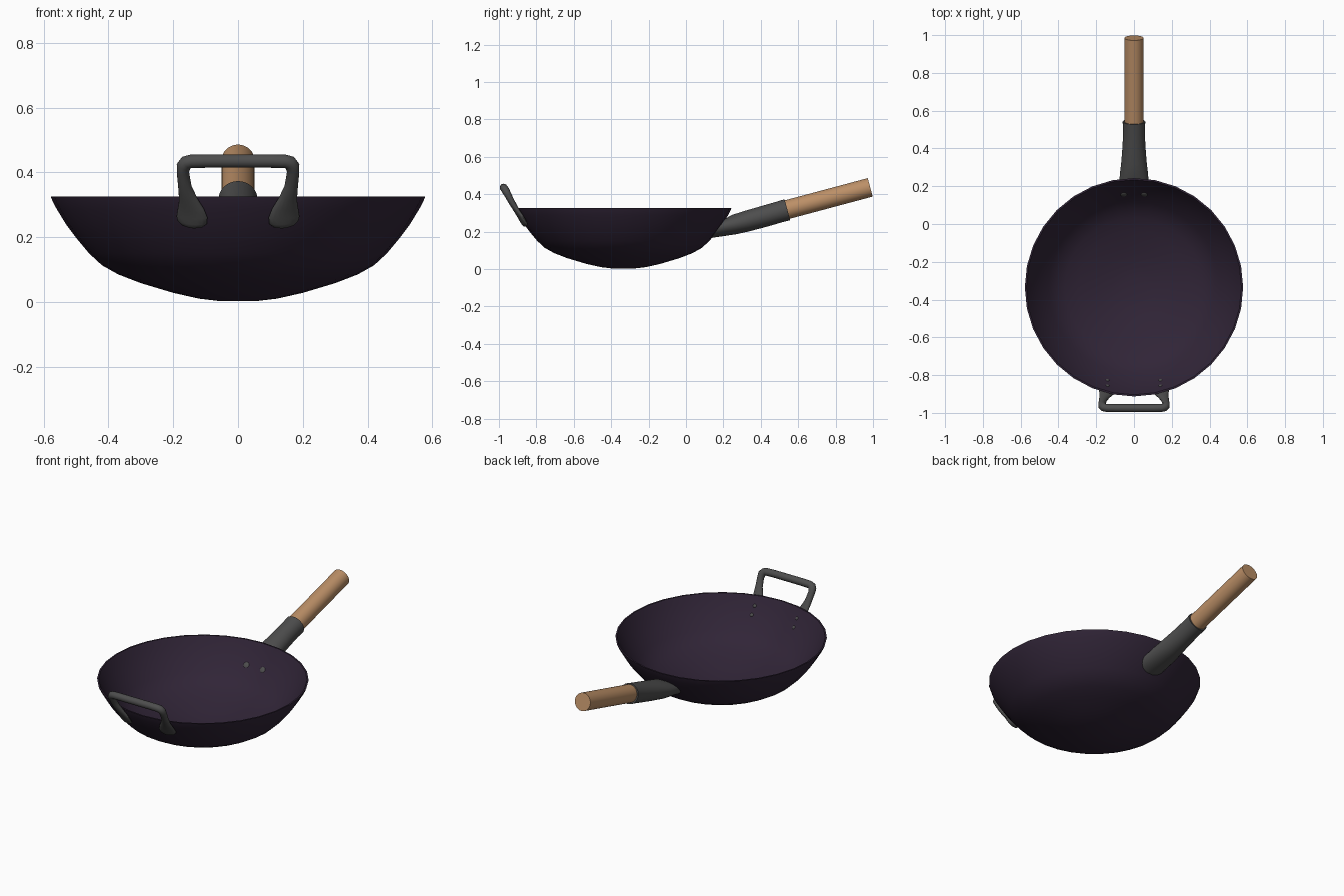
import bpy, bmesh, math
from mathutils import Vector, Matrix

if "Cube" in bpy.data.objects:
    bpy.data.objects.remove(bpy.data.objects["Cube"])

CY = -0.335          # bowl centre in y
WALL = 0.01
# outer bowl profile: radius, height
PROFILE = [(0.0, 0.002), (0.06, 0.003), (0.12, 0.010), (0.20, 0.028), (0.30, 0.058),
           (0.37, 0.085), (0.42, 0.113), (0.46, 0.150), (0.50, 0.198),
           (0.53, 0.238), (0.56, 0.287), (0.572, 0.310), (0.578, 0.325)]


def material(name, rgb):
    m = bpy.data.materials.new(name)
    m.diffuse_color = (*rgb, 1)
    m.use_nodes = True
    m.node_tree.nodes["Principled BSDF"].inputs["Base Color"].default_value = m.diffuse_color
    return m


purple = material("dark purple steel", (0.030, 0.018, 0.038))
grey = material("dark grey iron", (0.075, 0.075, 0.075))
wood = material("light wood", (0.50, 0.275, 0.135))


def finish(bm, name, mat, angle=40):
    bmesh.ops.remove_doubles(bm, verts=bm.verts, dist=1e-5)
    bmesh.ops.recalc_face_normals(bm, faces=bm.faces)
    me = bpy.data.meshes.new(name)
    bm.to_mesh(me)
    bm.free()
    me.materials.append(mat)
    ob = bpy.data.objects.new(name, me)
    bpy.context.collection.objects.link(ob)
    bpy.ops.object.select_all(action='DESELECT')
    ob.select_set(True)
    bpy.context.view_layer.objects.active = ob
    bpy.ops.object.shade_smooth_by_angle(angle=math.radians(angle))
    return ob


def loft(bm, sections, n=24, cap_start=True, cap_end=True):
    """Bridge ellipses given as (centre, half axis u, half axis v)."""
    rings = []
    for c, u, v in sections:
        angles = [2 * math.pi * i / n for i in range(n)]
        rings.append([bm.verts.new(c + u * math.cos(a) + v * math.sin(a)) for a in angles])
    for a, b in zip(rings, rings[1:]):
        for i in range(n):
            j = (i + 1) % n
            bm.faces.new((a[i], a[j], b[j], b[i]))
    if cap_start:
        bm.faces.new(rings[0])
    if cap_end:
        bm.faces.new(rings[-1])
    return rings


def bowl_at_radius(r):
    """Height and outward slope normal (radial, z) of the bowl wall."""
    for (r0, z0), (r1, z1) in zip(PROFILE, PROFILE[1:]):
        if r <= r1:
            n = Vector((z1 - z0, r0 - r1)).normalized()
            return z0 + (z1 - z0) * (r - r0) / (r1 - r0), n


def bowl_radius(z):
    for (r0, z0), (r1, z1) in zip(PROFILE, PROFILE[1:]):
        if z <= z1:
            return r0 + (r1 - r0) * (z - z0) / (z1 - z0)
    return PROFILE[-1][0]


# Bowl: thin-walled profile turned about its axis
inner = []
for r, z in PROFILE[1:-1]:
    n = bowl_at_radius(r)[1]
    inner.append((r - n.x * WALL, z - n.y * WALL))
inner = [(0, PROFILE[0][1] + WALL)] + inner + [(PROFILE[-1][0] - WALL * 0.9, 0.325)]
bm = bmesh.new()
pts = [bm.verts.new((r, CY, z)) for r, z in PROFILE + inner[::-1]]
edges = [bm.edges.new(p) for p in zip(pts, pts[1:])]
bmesh.ops.spin(bm, geom=pts + edges, cent=(0, CY, 0), axis=(0, 0, 1),
               angle=2 * math.pi, steps=32, use_merge=True)
finish(bm, "bowl", purple)

# Wooden grip
X = Vector((1, 0, 0))
tilt = math.radians(15)
up = Vector((0, -math.sin(tilt), math.cos(tilt)))
bm = bmesh.new()
loft(bm, [(Vector((0, y, z)), X * 0.051, up * 0.051)
          for y, z in ((0.46, 0.296), (0.985, 0.4365))], 32)
finish(bm, "wooden_grip", wood)

# Iron socket, flaring into the bowl wall
bm = bmesh.new()
rows = [(0.542, 0.317, 0.060, 0.058), (0.50, 0.305, 0.058, 0.057), (0.42, 0.282, 0.060, 0.057),
        (0.33, 0.257, 0.067, 0.056), (0.26, 0.238, 0.075, 0.053), (0.20, 0.217, 0.080, 0.053)]
secs = [(Vector((0, y, z)), X * a, up * b) for y, z, a, b in rows]
rings = loft(bm, secs, 32, cap_end=False)
for v in rings[-1]:
    r = bowl_radius(v.co.z) - 0.005
    v.co.y = CY + math.sqrt(r * r - v.co.x ** 2)
finish(bm, "handle_socket", grey)

# Front loop handle: x, y, z, half width, half thickness, turn towards the bowl wall
half = [(0.10, -0.975, 0.435, 0.021, 0.021, 0), (0.145, -0.974, 0.434, 0.021, 0.021, 0),
        (0.160, -0.971, 0.430, 0.022, 0.021, 0), (0.168, -0.964, 0.419, 0.022, 0.021, 0),
        (0.170, -0.954, 0.400, 0.019, 0.019, 2), (0.164, -0.930, 0.355, 0.021, 0.017, 6),
        (0.154, -0.908, 0.318, 0.029, 0.015, 11), (0.146, -0.889, 0.287, 0.042, 0.013, 15),
        (0.142, -0.874, 0.262, 0.049, 0.012, 15), (0.141, -0.864, 0.245, 0.046, 0.012, 15),
        (0.141, -0.858, 0.234, 0.032, 0.010, 15), (0.141, -0.856, 0.230, 0.015, 0.006, 15)]
path = [(-x, y, z, w, t, -a) for x, y, z, w, t, a in half[::-1]] + half
secs = []
for i, (x, y, z, w, t, a) in enumerate(path):
    p0 = Vector(path[max(i - 1, 0)][:3])
    p1 = Vector(path[min(i + 1, len(path) - 1)][:3])
    tangent = (p1 - p0).normalized()
    normal = Matrix.Rotation(math.radians(a), 3, 'Z') @ Vector((0, -0.857, -0.515))
    side = tangent.cross(normal).normalized()
    secs.append((Vector((x, y, z)), side * w, side.cross(tangent) * t))
bm = bmesh.new()
loft(bm, secs, 16)
finish(bm, "loop_handle", grey, 60)

# Rivet heads on the inside of the bowl
bm = bmesh.new()
for x, y, size in ((0.055, 0.165, 0.019), (0.143, -0.835, 0.011), (0.143, -0.865, 0.011)):
    for s in (-1, 1):
        d = Vector((s * x, y - CY, 0))
        z, n = bowl_at_radius(d.length)
        n3 = d.normalized() * n.x + Vector((0, 0, n.y))
        pos = Vector((s * x, y, z)) - n3 * (WALL * 0.9)
        m = (Matrix.Translation(pos) @ n3.to_track_quat('Z', 'Y').to_matrix().to_4x4()
             @ Matrix.Diagonal((size, size, 0.007, 1)))
        bmesh.ops.create_uvsphere(bm, u_segments=12, v_segments=8, radius=1, matrix=m)
finish(bm, "rivets", grey, 60)
